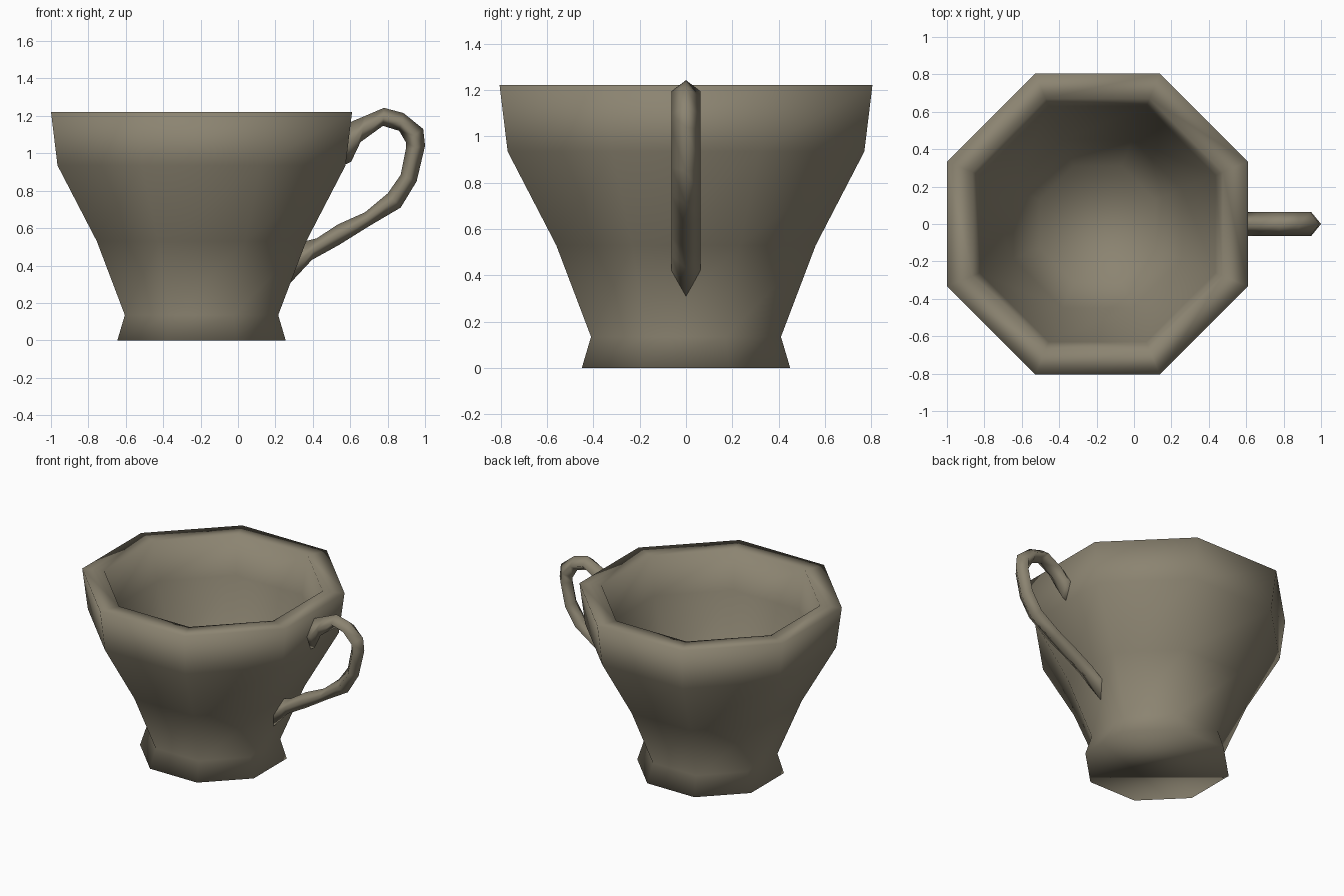
import bpy, bmesh, math
from mathutils import Vector

if "Cube" in bpy.data.objects:
    bpy.data.objects.remove(bpy.data.objects["Cube"])

CUP_X = -0.195      # cup axis is offset, the handle fills the right side
SIDES = 8

clay = bpy.data.materials.new("grey_brown_clay")
clay.diffuse_color = (0.26, 0.23, 0.165, 1)
clay.use_nodes = True
clay.node_tree.nodes["Principled BSDF"].inputs["Base Color"].default_value = clay.diffuse_color


def finish(bm, name):
    """Turn a bmesh into a smooth-shaded object."""
    bmesh.ops.recalc_face_normals(bm, faces=bm.faces)
    for f in bm.faces:
        f.smooth = True
    mesh = bpy.data.meshes.new(name)
    bm.to_mesh(mesh)
    bm.free()
    mesh.materials.append(clay)
    obj = bpy.data.objects.new(name, mesh)
    bpy.context.collection.objects.link(obj)
    return obj


def skin(bm, rings):
    """Join successive vertex rings with quads and cap both ends."""
    n = len(rings[0])
    for a, b in zip(rings, rings[1:]):
        for i in range(n):
            j = (i + 1) % n
            bm.faces.new((a[i], a[j], b[j], b[i]))
    bm.faces.new(rings[0])
    bm.faces.new(rings[-1])


# Cup: octagonal lathe, (distance to flat side, height), outside then inside
profile = [(0.45, 0), (0.41, 0.135), (0.56, 0.53), (0.77, 0.935), (0.805, 1.222),
           (0.67, 1.222), (0.63, 0.95), (0.45, 0.56), (0.31, 0.22)]
bm = bmesh.new()
rings = []
for apothem, z in profile:
    r = apothem / math.cos(math.pi / SIDES)
    ring = []
    for i in range(SIDES):
        a = (i + 0.5) * math.tau / SIDES
        ring.append(bm.verts.new((CUP_X + r * math.cos(a), r * math.sin(a), z)))
    rings.append(ring)
skin(bm, rings)
finish(bm, "cup_body")

# Handle: diamond cross-section between outer and inner edge points (x, z)
outer = [(0.53, 1.13), (0.62, 1.175), (0.68, 1.20), (0.78, 1.243), (0.885, 1.215),
         (0.99, 1.13), (1.0, 1.04), (0.955, 0.85), (0.87, 0.71), (0.70, 0.61),
         (0.54, 0.51), (0.395, 0.43), (0.283, 0.31), (0.25, 0.31)]
inner = [(0.53, 0.92), (0.605, 0.955), (0.655, 1.06), (0.775, 1.147), (0.862, 1.12),
         (0.897, 1.06), (0.897, 1.02), (0.87, 0.885), (0.80, 0.785), (0.68, 0.685),
         (0.535, 0.62), (0.42, 0.545), (0.36, 0.53), (0.30, 0.52)]
HALF_WIDTH = 0.063
bm = bmesh.new()
rings = []
for (ox, oz), (ix, iz) in zip(outer, inner):
    o, i = Vector((ox, 0, oz)), Vector((ix, 0, iz))
    mid = (o + i) / 2
    side = Vector((0, HALF_WIDTH, 0))
    rings.append([bm.verts.new(p) for p in (o, mid + side, i, mid - side)])
skin(bm, rings)
finish(bm, "handle")
